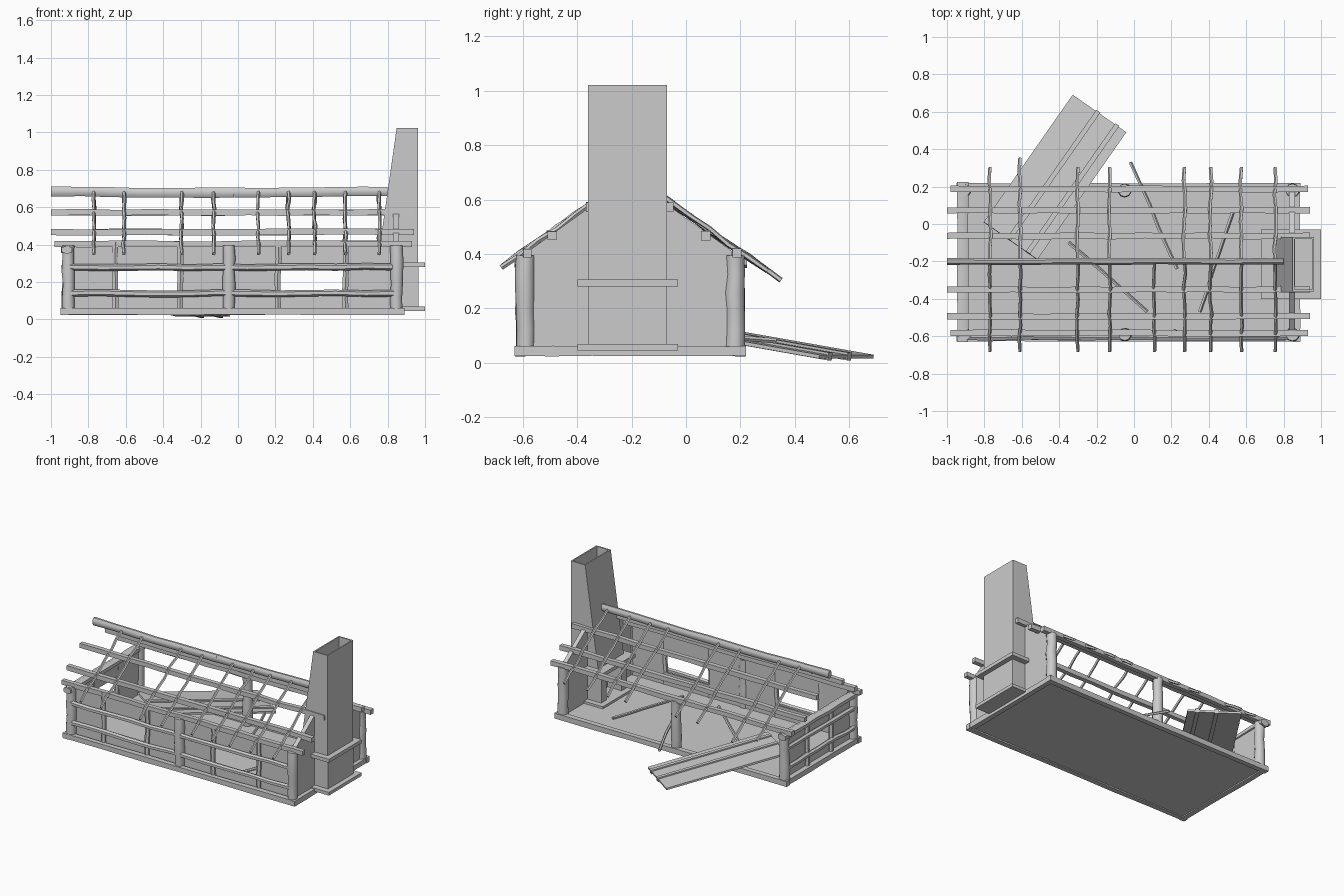
import bpy, bmesh, math, random
from mathutils import Vector, Matrix

random.seed(4)
cube = bpy.data.objects.get("Cube")
if cube:
    bpy.data.objects.remove(cube, do_unlink=True)

grey = bpy.data.materials.new("weathered_grey")
grey.use_nodes = True
grey.diffuse_color = (0.6, 0.6, 0.6, 1)
grey.node_tree.nodes["Principled BSDF"].inputs["Base Color"].default_value = (0.6, 0.6, 0.6, 1)


def finish(name, bm, smooth=False):
    bmesh.ops.recalc_face_normals(bm, faces=bm.faces)
    mesh = bpy.data.meshes.new(name)
    bm.to_mesh(mesh)
    bm.free()
    mesh.materials.append(grey)
    ob = bpy.data.objects.new(name, mesh)
    bpy.context.collection.objects.link(ob)
    if smooth:
        bpy.ops.object.select_all(action='DESELECT')
        bpy.context.view_layer.objects.active = ob
        ob.select_set(True)
        bpy.ops.object.shade_smooth_by_angle(angle=math.radians(50))
    return ob


def add_box(bm, lo, hi):
    lo, hi = Vector(lo), Vector(hi)
    m = Matrix.Translation((lo + hi) / 2) @ Matrix.Diagonal((*(hi - lo), 1))
    return bmesh.ops.create_cube(bm, size=1, matrix=m)


def boxes(name, *pairs):
    bm = bmesh.new()
    for lo, hi in pairs:
        add_box(bm, lo, hi)
    return finish(name, bm)


def log(name, a, b, r, sides=6, rings=7, wobble=0.004, tall=1.0, sag=0.0):
    """Hand-cut timber: a slightly crooked tube from a to b."""
    a, b = Vector(a), Vector(b)
    d = (b - a).normalized()
    u = d.cross(Vector((0, 0, 1)) if abs(d.z) < 0.9 else Vector((0, 1, 0))).normalized()
    v = u.cross(d)
    bm = bmesh.new()
    loops = []
    for i in range(rings):
        t = i / (rings - 1)
        c = a.lerp(b, t) - Vector((0, 0, sag * math.sin(math.pi * t)))
        if 0 < i < rings - 1:
            c += u * random.uniform(-wobble, wobble) + v * random.uniform(-wobble, wobble)
        k = r * random.uniform(0.92, 1.06)
        ring = []
        for s in range(sides):
            w = 2 * math.pi * (s + 0.5) / sides
            ring.append(bm.verts.new(c + u * k * math.cos(w) + v * k * tall * math.sin(w)))
        loops.append(ring)
    for p, q in zip(loops, loops[1:]):
        for s in range(sides):
            n = (s + 1) % sides
            bm.faces.new((p[s], p[n], q[n], q[s]))
    bm.faces.new(loops[0])
    bm.faces.new(loops[-1])
    return finish(name, bm, sides > 4)


def prism(name, outline, axis_lo, axis_hi):
    """Outline in y, z pushed along x."""
    bm = bmesh.new()
    f = bm.faces.new([bm.verts.new((axis_lo, y, z)) for y, z in outline])
    ext = bmesh.ops.extrude_face_region(bm, geom=[f])["geom"]
    verts = [g for g in ext if isinstance(g, bmesh.types.BMVert)]
    bmesh.ops.translate(bm, verts=verts, vec=(axis_hi - axis_lo, 0, 0))
    return finish(name, bm)


FRONT, BACK, RIDGE = -0.59, 0.18, -0.2

# Floor and sill beams
boxes("floor", ((-0.93, -0.61, 0.033), (0.87, 0.2, 0.052)))
for y in (-0.61, 0.2):
    log("sill_long", (-0.95, y, 0.043), (0.89, y, 0.043), 0.026, 4, wobble=0.001)
for x in (-0.925, 0.87):
    log("sill_end", (x, -0.63, 0.043), (x, 0.22, 0.043), 0.026, 4, wobble=0.001)

# Corner and middle posts
for x in (-0.907, -0.05, 0.847):
    for y in (FRONT, BACK):
        log("post", (x, y, 0.05), (x, y, 0.395), 0.035, 10, 6, 0.003)

# Front wall with two window openings, and its studs and rails
F0, F1 = -0.58, -0.57
wall = [((-0.9, F0, 0.05), (0.84, F1, 0.14)), ((-0.9, F0, 0.27), (0.84, F1, 0.4))]
for x0, x1 in ((-0.9, -0.65), (-0.31, 0.21), (0.57, 0.84)):
    wall.append(((x0, F0, 0.14), (x1, F1, 0.27)))
boxes("front_wall", *wall)
for x in (-0.655, -0.31, 0.215, 0.575):
    log("front_stud", (x, -0.583, 0.05), (x, -0.583, 0.415), 0.018, 6, 5)
for z in (0.14, 0.28):
    log("front_rail", (-0.9, -0.605, z), (0.84, -0.605, z), 0.018, 6, 12)

# Left-hand end wall with its opening, studs, rails and tie beam
E0, E1 = -0.905, -0.895
boxes("end_wall", ((E0, FRONT, 0.05), (E1, BACK, 0.14)), ((E0, FRONT, 0.27), (E1, BACK, 0.37)),
      ((E0, FRONT, 0.14), (E1, -0.34, 0.27)), ((E0, -0.07, 0.14), (E1, BACK, 0.27)))
for y in (-0.34, -0.07):
    log("end_stud", (-0.91, y, 0.05), (-0.91, y, 0.37), 0.018, 6, 5)
for z in (0.14, 0.28):
    log("end_rail", (-0.925, FRONT, z), (-0.925, BACK, z), 0.018, 6, 8)
log("tie_beam", (-0.915, -0.63, 0.372), (-0.915, 0.225, 0.372), 0.034, 6, 8, 0.002, 0.7)

# Gable wall behind the chimney
prism("gable_wall", [(-0.58, 0.05), (0.17, 0.05), (0.17, 0.41), (-0.06, 0.575),
                     (-0.35, 0.575), (-0.58, 0.41)], 0.83, 0.86)

# Roof: plates, purlins, ridge
for y, z, x0, x1 in ((-0.583, 0.403, -0.98, 0.93), (0.188, 0.403, -0.98, 0.93),
                     (-0.493, 0.467, -1, 0.94), (0.073, 0.467, -1, 0.94),
                     (-0.35, 0.572, -1, 0.94), (-0.063, 0.572, -1, 0.94)):
    log("purlin", (x0, y, z), (x1, y, z), 0.023, 4, 12, 0.003)
log("ridge_beam", (-1, RIDGE, 0.684), (-0.02, RIDGE, 0.678), 0.019, 8, 7, 0.002, 1.5, 0.003)
log("ridge_beam", (-0.02, RIDGE, 0.678), (0.8, RIDGE, 0.684), 0.019, 8, 7, 0.002, 1.5, 0.001)

# Rafters on both slopes, one missing at the back
for x in (-0.77, -0.61, -0.3, -0.13, 0.11, 0.27, 0.41, 0.575, 0.755):
    log("front_rafter", (x, RIDGE, 0.688), (x, -0.68, 0.35), 0.01, 5, 8, 0.006)
    if x != 0.11:
        end = 0.35 if x == -0.61 else 0.3
        log("back_rafter", (x, RIDGE, 0.688), (x, end, 0.688 - 0.7 * (end - RIDGE)), 0.01, 5, 8, 0.006)

# Fallen rafters on the floor
for a, b in (((-0.02, 0.33, 0.08), (0.23, -0.24, 0.12)), ((0.53, 0.07, 0.065), (0.35, -0.47, 0.065)),
             ((-0.35, -0.1, 0.065), (0.07, -0.47, 0.065))):
    log("fallen_rafter", a, b, 0.01, 5, 6, 0.004)

# Chimney: hearth slab, fireplace jambs, mantel ledge, tapering stack with open flue
Y0, Y1 = -0.36, -0.07
boxes("hearth_slab", ((0.68, -0.4, 0.045), (1, -0.03, 0.068)))
boxes("mantel_ledge", ((0.68, -0.4, 0.28), (1, -0.03, 0.305)))
boxes("fireplace", ((0.72, Y0, 0.06), (0.965, Y0 + 0.06, 0.285)),
      ((0.72, Y1 - 0.06, 0.06), (0.965, Y1, 0.285)), ((0.9, Y0, 0.06), (0.965, Y1, 0.285)))
bm = bmesh.new()
add_box(bm, (0.745, Y0, 0.3), (0.962, Y1, 1.022))
for vert in bm.verts:
    if vert.co.z > 1 and vert.co.x < 0.8:
        vert.co.x = 0.848
bm.normal_update()
top = max(bm.faces, key=lambda f: f.calc_center_median().z)
bmesh.ops.inset_individual(bm, faces=[top], thickness=0.014)
flue = bmesh.ops.extrude_face_region(bm, geom=[top])["geom"]
bmesh.ops.delete(bm, geom=[top], context='FACES')
bmesh.ops.translate(bm, verts=[g for g in flue if isinstance(g, bmesh.types.BMVert)], vec=(0, 0, -0.6))
finish("chimney_stack", bm)

# Fallen door: board with two raised battens, resting on the sill
near, far = Vector((-0.185, 0.59, 0.022)), Vector((-0.66, -0.09, 0.142))
along = (far - near).normalized()
side = along.cross(Vector((0, 0, 1))).normalized()
up = side.cross(along)
length = (far - near).length
frame = Matrix((side, along, up)).transposed().to_4x4()
frame.translation = near
bm = bmesh.new()
add_box(bm, (-0.175, 0, -0.007), (0.175, length, 0.007))
for s in (-0.012, 0.112):
    add_box(bm, (-s - 0.013, -0.005, -0.013), (-s + 0.013, length, 0.016))
bm.transform(frame)
finish("fallen_door", bm)
